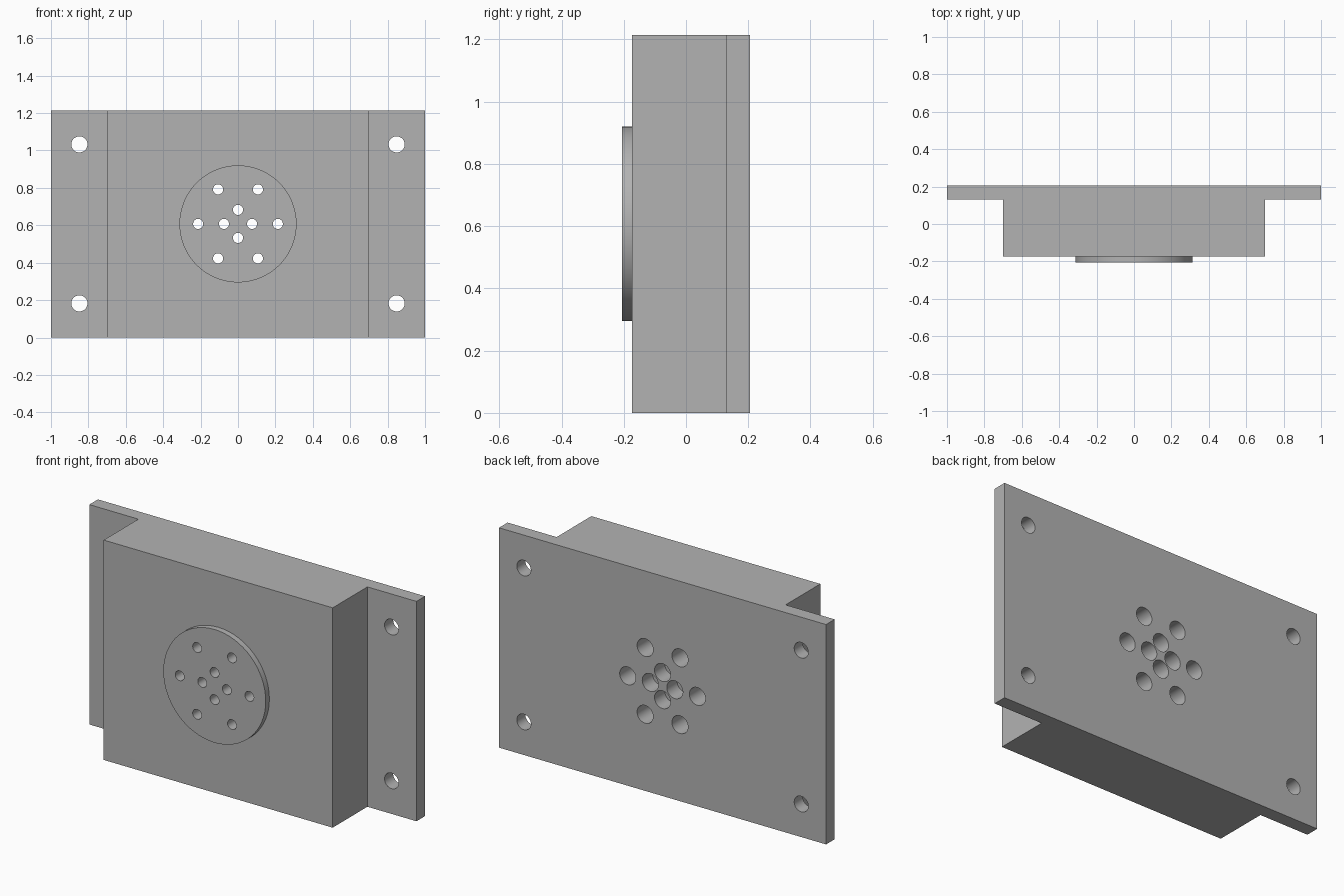
import bpy, bmesh, math
from mathutils import Matrix, Vector

cube = bpy.data.objects.get("Cube")
if cube:
    bpy.data.objects.remove(cube, do_unlink=True)

HEIGHT, MID = 1.215, 0.6075
BACK, FLANGE, FACE, TIP = 0.205, 0.13, -0.173, -0.205
SIDES = 64

grey = bpy.data.materials.new("plain grey")
grey.use_nodes = True
colour = (0.45, 0.45, 0.45, 1)
grey.diffuse_color = colour
grey.node_tree.nodes["Principled BSDF"].inputs["Base Color"].default_value = colour


def add_object(name, bm):
    bmesh.ops.recalc_face_normals(bm, faces=bm.faces)
    mesh = bpy.data.meshes.new(name)
    bm.to_mesh(mesh)
    bm.free()
    mesh.materials.append(grey)
    obj = bpy.data.objects.new(name, mesh)
    bpy.context.collection.objects.link(obj)
    return obj


def add_turned(bm, x, z, steps):
    """Closed stepped cylinder along y; steps are (y, radius) pairs."""
    rings = []
    for y, r in steps:
        rings.append([bm.verts.new((x + r * math.cos(a), y, z + r * math.sin(a)))
                      for a in (math.tau * i / SIDES for i in range(SIDES))])
    for a, b in zip(rings, rings[1:]):
        for i in range(SIDES):
            j = (i + 1) % SIDES
            bm.faces.new((a[i], a[j], b[j], b[i]))
    bm.faces.new(rings[0])
    bm.faces.new(rings[-1])


def combine(target, tool, operation):
    mod = target.modifiers.new(operation.title(), "BOOLEAN")
    mod.operation = operation
    mod.solver = "EXACT"
    mod.object = tool
    bpy.context.view_layer.objects.active = target
    bpy.ops.object.modifier_apply(modifier=mod.name)
    bpy.data.objects.remove(tool, do_unlink=True)


# Housing: stepped plan profile with two side flanges, extruded upward
bm = bmesh.new()
half = [(0.7, FACE), (0.7, FLANGE), (1, FLANGE), (1, BACK)]
plan = half + [(-x, y) for x, y in reversed(half)]
base = bm.faces.new([bm.verts.new((x, y, 0)) for x, y in plan])
top = bmesh.ops.extrude_face_region(bm, geom=[base])["geom"]
bmesh.ops.translate(bm, vec=(0, 0, HEIGHT),
                    verts=[v for v in top if isinstance(v, bmesh.types.BMVert)])
housing = add_object("mounting_housing", bm)

# Raised round boss on the front
bm = bmesh.new()
add_turned(bm, 0, MID, [(TIP, 0.313), (FACE + 0.05, 0.313)])
combine(housing, add_object("front_boss", bm), "UNION")

# Holes: corner bolts, outer ring of six and inner ring of four, bored wider at the back
bm = bmesh.new()
for sx in (-1, 1):
    for sz in (-1, 1):
        add_turned(bm, sx * 0.848, MID + sz * 0.425, [(-0.1 + FLANGE, 0.043), (0.3, 0.043)])
for count, radius, depth in ((6, 0.213, 0.3), (4, 0.075, 0.09)):
    for i in range(count):
        a = math.tau * i / count
        add_turned(bm, radius * math.cos(a), MID + radius * math.sin(a),
                   [(-0.3, 0.027), (BACK - depth, 0.027), (BACK - depth, 0.049), (0.3, 0.049)])
combine(housing, add_object("hole_cutter", bm), "DIFFERENCE")

# Smooth bores and boss rim, sharp corners
bpy.ops.object.select_all(action="DESELECT")
housing.select_set(True)
bpy.context.view_layer.objects.active = housing
bpy.ops.object.shade_smooth_by_angle(angle=math.radians(30))
